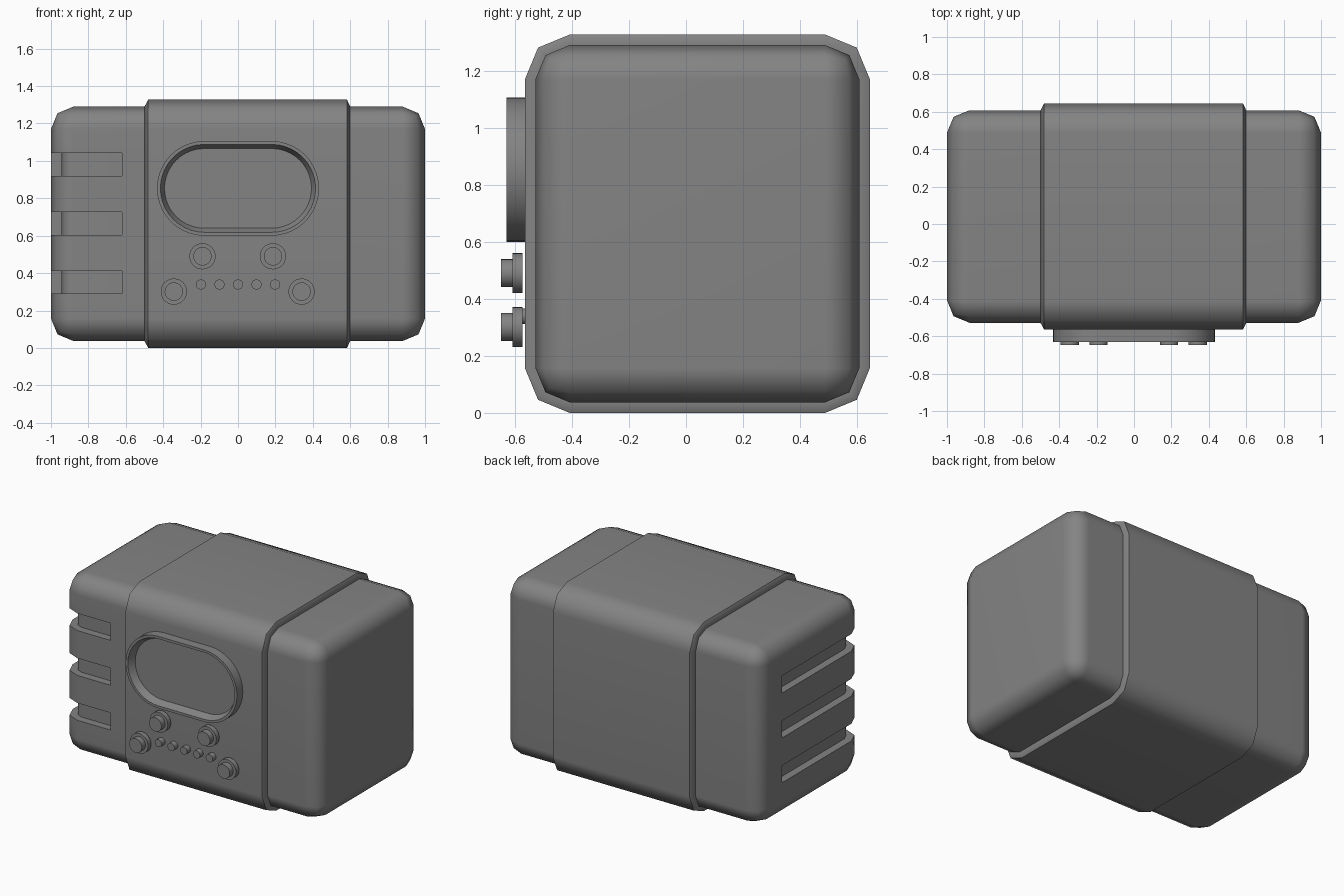
import bpy, bmesh, math

if "Cube" in bpy.data.objects:
    bpy.data.objects.remove(bpy.data.objects["Cube"])

grey = bpy.data.materials.new("grey")
grey.diffuse_color = (0.23, 0.23, 0.23, 1)
grey.use_nodes = True
grey.node_tree.nodes["Principled BSDF"].inputs["Base Color"].default_value = grey.diffuse_color

Y0, Y1, Z0, Z1 = -0.528, 0.608, 0.037, 1.29   # main body extents
BEVEL = 0.12


def make(name, bm):
    bmesh.ops.recalc_face_normals(bm, faces=bm.faces)
    me = bpy.data.meshes.new(name)
    bm.to_mesh(me)
    bm.free()
    ob = bpy.data.objects.new(name, me)
    bpy.context.collection.objects.link(ob)
    me.materials.append(grey)
    return ob


def activate(ob):
    bpy.ops.object.select_all(action='DESELECT')
    ob.select_set(True)
    bpy.context.view_layer.objects.active = ob


def smooth(ob):
    activate(ob)
    bpy.ops.object.shade_smooth_by_angle(angle=math.radians(50))
    mod = ob.modifiers.new("weighted", 'WEIGHTED_NORMAL')
    mod.keep_sharp = True
    return ob


def loft(name, rings):
    """Closed solid through rings that have equal point counts."""
    bm = bmesh.new()
    loops = [[bm.verts.new(p) for p in ring] for ring in rings]
    n = len(loops[0])
    for a, b in zip(loops, loops[1:]):
        for i in range(n):
            j = (i + 1) % n
            bm.faces.new((a[i], a[j], b[j], b[i]))
    bm.faces.new(loops[0])
    bm.faces.new(loops[-1])
    return make(name, bm)


# Main body: rounded box
bm = bmesh.new()
bmesh.ops.create_cube(bm, size=1)
for v in bm.verts:
    v.co = (v.co.x * 2, (Y0 + Y1) / 2 + v.co.y * (Y1 - Y0),
            (Z0 + Z1) / 2 + v.co.z * (Z1 - Z0))
bmesh.ops.bevel(bm, geom=bm.edges[:], offset=BEVEL, segments=2,
                profile=0.5, affect='EDGES')
body = make("body", bm)

# Three slots wrapping the front left corner, floor follows the rounding
slot = [(-0.62, -0.7), (-1.1, -0.7), (-1.1, 0.36), (-0.945, 0.36),
        (-0.945, -0.41), (-0.926, -0.455), (-0.885, -0.473), (-0.62, -0.473)]
for z in (0.29, 0.605, 0.92):
    cutter = loft("slot_cutter", [[(x, y, h) for x, y in slot] for h in (z, z + 0.121)])
    cutter.hide_render = True
    mod = body.modifiers.new("slot", 'BOOLEAN')
    mod.operation = 'DIFFERENCE'
    mod.solver = 'EXACT'
    mod.object = cutter
    activate(body)
    bpy.ops.object.modifier_apply(modifier=mod.name)
    bpy.data.objects.remove(cutter)
smooth(body)


# Raised band around the body with sloped ends
def section(x, d):
    r = BEVEL + d
    pts = []
    for k, (cy, cz) in enumerate(((Y1 - BEVEL, Z1 - BEVEL), (Y0 + BEVEL, Z1 - BEVEL),
                                  (Y0 + BEVEL, Z0 + BEVEL), (Y1 - BEVEL, Z0 + BEVEL))):
        for s in range(3):
            a = math.radians(90 * k + 45 * s)
            pts.append((x, cy + r * math.cos(a), cz + r * math.sin(a)))
    return pts


smooth(loft("band", [section(-0.5, 0), section(-0.48, 0.037),
                     section(0.583, 0.037), section(0.6, 0)]))


# Display: stadium-shaped rim with a recessed screen
def stadium(inset, y):
    r, n = 0.253 - inset, 20
    pts = []
    for side, start in ((1, -90), (-1, 90)):
        for i in range(n + 1):
            a = math.radians(start + 180 * i / n)
            pts.append((side * 0.18 + r * math.cos(a), y, 0.853 + r * math.sin(a)))
    return pts


smooth(loft("display", [stadium(0, -0.555), stadium(0, -0.63),
                        stadium(0.018, -0.63), stadium(0.04, -0.58)]))


# Knobs and buttons
def disc(x, z, r, y):
    return [(x + r * math.cos(math.tau * i / 32), y, z + r * math.sin(math.tau * i / 32))
            for i in range(32)]


for x, z in ((-0.19, 0.49), (0.187, 0.49), (-0.343, 0.301), (0.34, 0.301)):
    smooth(loft("knob", [disc(x, z, 0.07, -0.574), disc(x, z, 0.07, -0.608),
                         disc(x, z, 0.049, -0.608), disc(x, z, 0.049, -0.648)]))
for i in range(5):
    x = (i - 2) * 0.099
    smooth(loft("button", [disc(x, 0.339, 0.027, -0.555), disc(x, 0.339, 0.027, -0.603)]))
